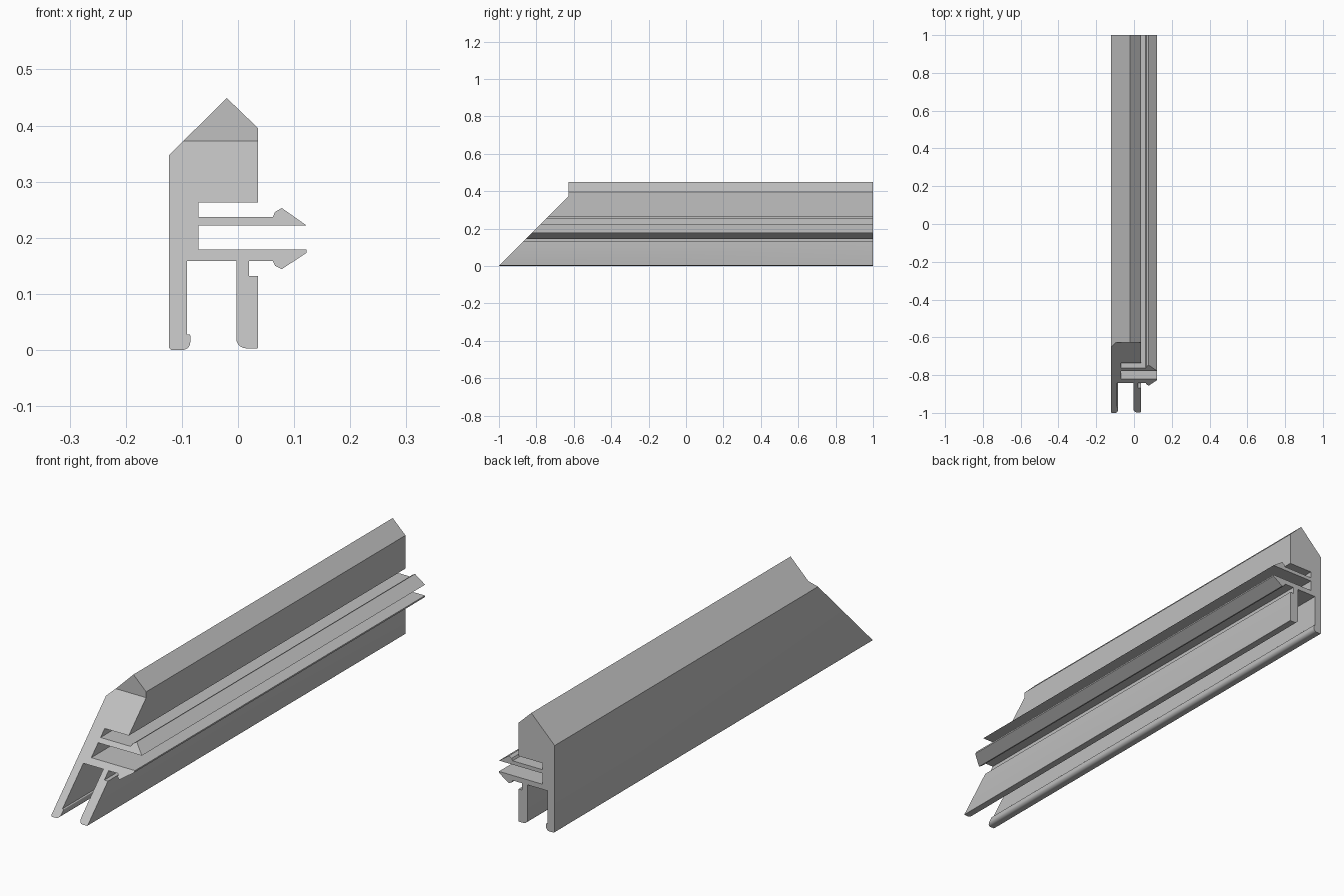
import bpy
import bmesh
import math
from mathutils import Vector

cube = bpy.data.objects.get("Cube")
if cube:
    bpy.data.objects.remove(cube)

MITRE_TOP = 0.372   # height where the mitre ends and the square cut starts
BACK = 1.0

# Cross-section as (x, z, corner radius), anticlockwise from the outer wall's foot
outer_wall_foot = [(-0.123, 0.0, 0.006), (-0.085, 0.0, 0.014),
                   (-0.085, 0.028, 0.003), (-0.091, 0.028, 0)]
inner_leg = [(-0.091, 0.159, 0), (-0.003, 0.159, 0), (-0.003, 0.003, 0.017),
             (0.036, 0.003, 0.002), (0.036, 0.132, 0), (0.02, 0.132, 0),
             (0.02, 0.159, 0)]
lower_barb = [(0.062, 0.159, 0), (0.066, 0.150, 0), (0.078, 0.144, 0),
              (0.122, 0.173, 0), (0.122, 0.179, 0), (-0.07, 0.179, 0)]
upper_barb = [(-0.07, 0.222, 0), (0.122, 0.222, 0), (0.078, 0.253, 0),
              (0.066, 0.246, 0), (0.062, 0.237, 0), (-0.07, 0.237, 0)]
pointed_head = [(-0.07, 0.263, 0), (0.036, 0.263, 0), (0.036, 0.395, 0),
                (-0.02, 0.449, 0), (-0.123, 0.347, 0)]
profile = outer_wall_foot + inner_leg + lower_barb + upper_barb + pointed_head


def rounded(points, steps=5):
    """Replace each corner that has a radius by a short curve."""
    result = []
    for i, (x, z, r) in enumerate(points):
        corner = Vector((x, z))
        if r == 0:
            result.append(corner)
            continue
        before = Vector(points[i - 1][:2])
        after = Vector(points[(i + 1) % len(points)][:2])
        start = corner + (before - corner).normalized() * r
        end = corner + (after - corner).normalized() * r
        centre = start + end - corner
        for k in range(steps + 1):
            a = math.pi / 2 * k / steps
            result.append(centre + (start - centre) * math.cos(a)
                          + (end - centre) * math.sin(a))
    return result


# Extrude the cross-section along the bar
bm = bmesh.new()
front = bm.faces.new([bm.verts.new((p.x, -BACK, p.y)) for p in rounded(profile)])
back = bmesh.ops.extrude_face_region(bm, geom=[front], use_keep_orig=True)
for v in back["geom"]:
    if isinstance(v, bmesh.types.BMVert):
        v.co.y = BACK

# Split the front end, then slope its lower part into a mitre
bmesh.ops.bisect_plane(bm, geom=[front] + list(front.edges) + list(front.verts),
                       plane_co=(0, 0, MITRE_TOP), plane_no=(0, 0, 1))
for v in bm.verts:
    if v.co.y < 0:
        v.co.y = min(v.co.z, MITRE_TOP) - BACK
bmesh.ops.recalc_face_normals(bm, faces=bm.faces)
mesh = bpy.data.meshes.new("mitred_frame_bar")
bm.to_mesh(mesh)
bm.free()

bar = bpy.data.objects.new("mitred_frame_bar", mesh)
bpy.context.collection.objects.link(bar)

# Plain grey finish
grey = bpy.data.materials.new("plain_grey")
grey.use_nodes = True
colour = (0.53, 0.53, 0.53, 1)
grey.diffuse_color = colour
grey.node_tree.nodes["Principled BSDF"].inputs["Base Color"].default_value = colour
mesh.materials.append(grey)

# Smooth only the rounded feet
bpy.ops.object.select_all(action="DESELECT")
bar.select_set(True)
bpy.context.view_layer.objects.active = bar
bpy.ops.object.shade_smooth_by_angle(angle=math.radians(25))
